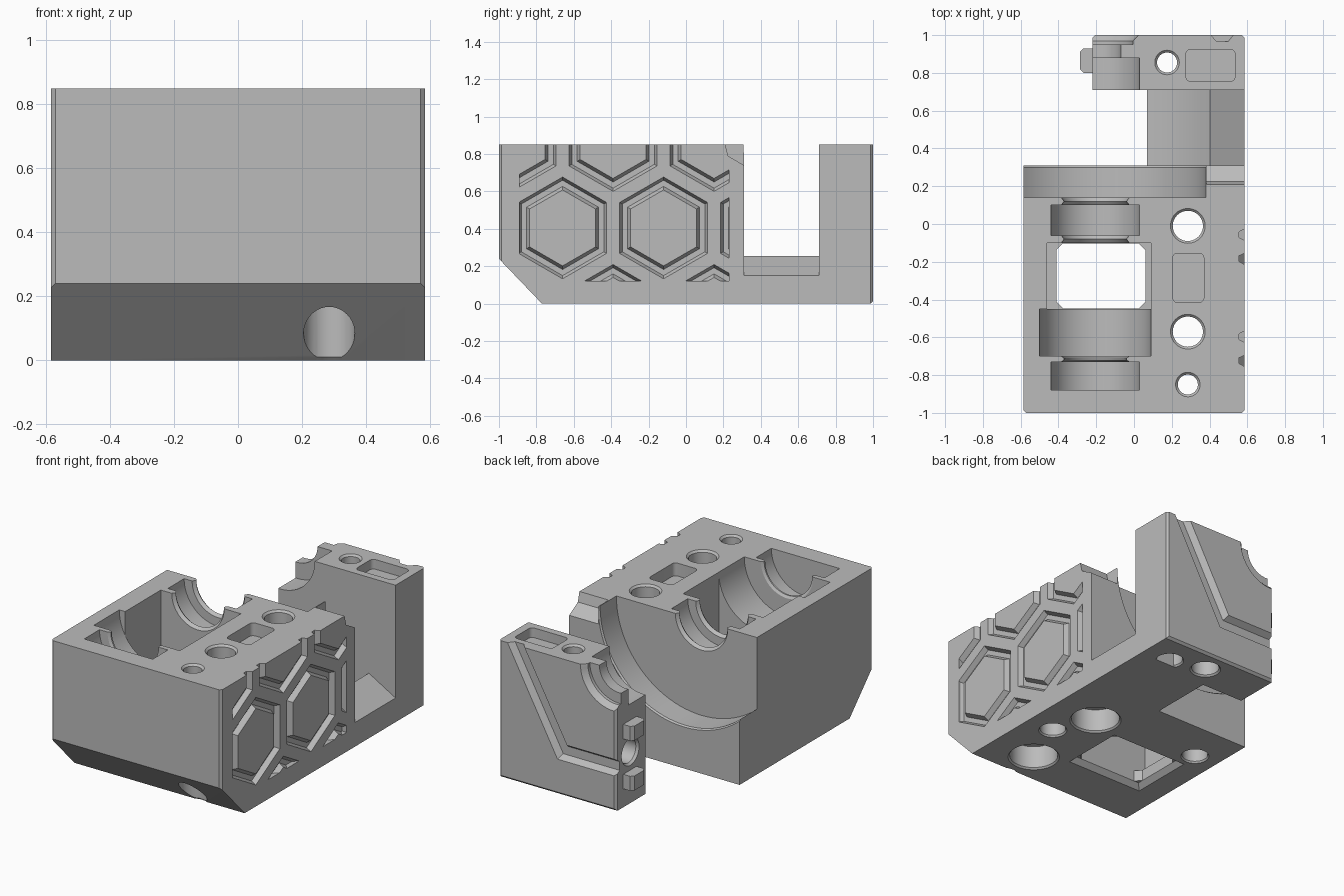
import bpy, bmesh, math
from mathutils import Matrix, Vector

old = bpy.data.objects.get("Cube")
if old:
    bpy.data.objects.remove(old, do_unlink=True)

grey = bpy.data.materials.new("satin grey")
grey.use_nodes = True
grey.diffuse_color = (0.5, 0.5, 0.5, 1)
grey.node_tree.nodes["Principled BSDF"].inputs["Base Color"].default_value = (0.5, 0.5, 0.5, 1)

AXIS = {"x": Matrix.Rotation(math.pi / 2, 4, "Y"),
        "y": Matrix.Rotation(-math.pi / 2, 4, "X"),
        "z": Matrix.Identity(4)}
W, TOP = 0.585, 0.85          # half width and height of the block
BORE_X = -0.205               # centre line of the bearing seats


def make(name, bm):
    bmesh.ops.recalc_face_normals(bm, faces=bm.faces)
    mesh = bpy.data.meshes.new(name)
    bm.to_mesh(mesh)
    bm.free()
    mesh.materials.append(grey)
    ob = bpy.data.objects.new(name, mesh)
    bpy.context.collection.objects.link(ob)
    return ob


def loft(loops, closed=False):
    """Skin a row of point loops; closed joins the last loop to the first."""
    bm = bmesh.new()
    rings = [[bm.verts.new(p) for p in loop] for loop in loops]
    pairs = list(zip(rings, rings[1:]))
    if closed:
        pairs.append((rings[-1], rings[0]))
    else:
        bm.faces.new(rings[0])
        bm.faces.new(rings[-1])
    n = len(rings[0])
    for a, b in pairs:
        for i in range(n):
            j = (i + 1) % n
            bm.faces.new((a[i], a[j], b[j], b[i]))
    return bm


def lathe(name, profile, axis, centre, sides=48, closed=False):
    """Revolve (radius, distance) pairs about an axis through centre."""
    m = Matrix.Translation(centre) @ AXIS[axis]
    turn = [math.tau * i / sides for i in range(sides)]
    loops = [[m @ Vector((r * math.cos(a), r * math.sin(a), t)) for a in turn] for r, t in profile]
    return make(name, loft(loops, closed))


def box(name, x, y, z, corner=0.0, steps=1):
    """Box from ranges, with its upright edges rounded or chamfered."""
    bm = loft([[(x[0], y[0], h), (x[1], y[0], h), (x[1], y[1], h), (x[0], y[1], h)] for h in z])
    if corner:
        upright = [e for e in bm.edges if abs(e.verts[0].co.z - e.verts[1].co.z) > 1e-4]
        bmesh.ops.bevel(bm, geom=upright, offset=corner, segments=steps, profile=0.5, affect="EDGES")
    return make(name, bm)


def combine(target, other, operation="DIFFERENCE"):
    mod = target.modifiers.new("shape", "BOOLEAN")
    mod.object, mod.operation, mod.solver = other, operation, "EXACT"
    bpy.context.view_layer.objects.active = target
    bpy.ops.object.modifier_apply(modifier=mod.name)
    bpy.data.objects.remove(other, do_unlink=True)


def soften(bm, rule, size=0.014):
    """Chamfer the outer edges whose midpoint passes a rule, except the top rim."""
    edges = [e for e in bm.edges
             if min(v.co.z for v in e.verts) < TOP - 0.01 and rule((e.verts[0].co + e.verts[1].co) / 2)]
    bmesh.ops.bevel(bm, geom=edges, offset=size, segments=1, affect="EDGES")


# Main block with the sloped lower front
side = [(-1, 0.24), (-0.77, 0), (0.31, 0), (0.31, TOP), (-1, TOP)]
bm = loft([[(x, y, z) for y, z in side] for x in (-W, W)])
soften(bm, lambda c: c.y < -0.9 and abs(c.x) > 0.5)
body = make("bearing_block", bm)

# Bridge with a hollowed inner side
section = [(0.07, 0), (W, 0), (W, 0.15), (0.40, 0.256), (0.38, 0.4), (0.07, 0.4)]
bridge = make("bridge", loft([[(x, y, z) for x, z in section] for y in (0.26, 0.76)]))
combine(bridge, lathe("hollow", [(0.85, 0.2), (0.85, 0.8)], "y", (BORE_X, 0, TOP), 96))

# Rear post
plan = [(-0.22, 0.71), (W, 0.71), (W, 1), (-0.22, 1)]
bm = loft([[(x, y, z) for x, y in plan] for z in (0, TOP)])
soften(bm, lambda c: c.y > 0.99)
post = make("post", bm)

# Stepped bearing seats and the large disc recess
seats = [(0.235, -0.88), (0.235, -0.73), (0.18, -0.73), (0.165, -0.72), (0.165, -0.71), (0.18, -0.70),
         (0.295, -0.70), (0.295, -0.45), (0.16, -0.45), (0.16, -0.11), (0.18, -0.10), (0.165, -0.08),
         (0.18, -0.06), (0.235, -0.06), (0.235, 0.10), (0.18, 0.10), (0.165, 0.12), (0.18, 0.14),
         (0.585, 0.14), (0.585, 0.30), (0.60, 0.32)]
combine(body, lathe("seats", seats, "y", (BORE_X, 0, TOP), 96))
rear_seat = [(0.235, 0.65), (0.235, 0.88), (0.135, 0.88), (0.135, 0.95), (0.2, 0.95), (0.2, 0.97), (0.25, 1.02)]
combine(post, lathe("rear_seat", rear_seat, "y", (BORE_X, 0, TOP), 64))

# Central well and the chamfered opening through the floor
combine(body, box("well", (-0.46, 0.09), (-0.45, -0.10), (0.1, 1)))
combine(body, box("opening", (-0.41, 0.06), (-0.448, -0.102), (-0.1, 0.2), 0.035))
flare = [[(BORE_X + 0.03 + sx * (0.235 + g), -0.275 + sy * (0.173 + g), z)
          for sx, sy in ((-1, -1), (1, -1), (1, 1), (-1, 1))] for z, g in ((-0.02, 0.05), (0.03, 0))]
combine(body, make("flare", loft(flare)))

# Slanted rear corner beside the disc recess
notch = [(0.21, 0.9), (0.21, TOP), (0.225, 0.79), (0.31, 0.74), (0.4, 0.74), (0.4, 0.9)]
combine(body, make("notch", loft([[(x, y, z) for y, z in notch] for x in (0.385, 0.7)])))

# Upright holes: wide foot, narrow shank, chamfered rim
for target, x, y, r, foot, depth in ((body, 0.285, -0.01, 0.08, 0.14, 0.15),
                                     (body, 0.285, -0.57, 0.08, 0.14, 0.15),
                                     (body, 0.285, -0.85, 0.053, 0.08, 0.3),
                                     (post, 0.175, 0.855, 0.053, 0.08, 0.15)):
    hole = [(foot + 0.02, -0.01), (foot, 0.01), (foot, depth), (r, depth), (r, TOP - 0.012), (r + 0.02, TOP + 0.008)]
    combine(target, lathe("hole", hole, "z", (x, y, 0), 40))

# Blind sockets in the underside
for target, x, y in ((body, 0.40, -0.26), (body, -0.43, 0.04), (post, 0.40, 0.80)):
    combine(target, lathe("socket", [(0.09, -0.01), (0.075, 0.01), (0.075, 0.1)], "z", (x, y, 0), 32))

# Shallow rounded pockets in the top
combine(body, box("pocket", (0.205, 0.37), (-0.415, -0.155), (0.77, 0.9), 0.025, 4))
combine(post, box("pocket", (0.275, 0.535), (0.755, 0.925), (0.79, 0.9), 0.025, 4))

# Honeycomb grooves on the side, trimmed to a panel
ring = [(0.272, 0.62), (0.272, W), (0.255, 0.555), (0.222, 0.555), (0.203, W), (0.203, 0.62)]
STEP = 0.54
for row, first, count in ((0, -0.66, 3), (1, -0.93, 3), (-1, -0.39, 2)):
    for i in range(count):
        centre = (0, first + i * STEP, 0.405 + row * STEP * 0.866)
        groove = lathe("groove", ring, "x", centre, 6, closed=True)
        combine(groove, box("panel", (0.5, 0.7), (-0.89, 0.23), (0.12, 1.2)), "INTERSECT")
        combine(body, groove)

# Bent groove across the back of the post
wide = [(0.555, 0.9), (0.183, 0.217), (-0.3, 0.217), (-0.3, 0.323), (0.117, 0.323), (0.435, 0.9)]
slim = [(0.525, 0.9), (0.167, 0.243), (-0.3, 0.243), (-0.3, 0.297), (0.133, 0.297), (0.465, 0.9)]
combine(post, make("bent_groove", loft([[(x, 1.002, z) for x, z in wide], [(x, 0.965, z) for x, z in slim]])))

# Screw hole and locating keys on the end of the post
combine(post, lathe("end_hole", [(0.1, -0.24), (0.075, -0.205), (0.075, 0.02)], "x", (0, 0.86, 0.32), 32))
keys = []
for name, z in (("upper_key", 0.47), ("lower_key", 0.16)):
    keys.append(box(name, (-0.285, -0.20), (0.80, 0.93), (z - 0.045, z + 0.045), 0.018))

# Join the bridge to both ends
combine(body, bridge, "UNION")
combine(body, post, "UNION")

# Smooth the round surfaces, keep the edges crisp
bpy.ops.object.select_all(action="DESELECT")
for ob in [body] + keys:
    ob.select_set(True)
bpy.context.view_layer.objects.active = body
bpy.ops.object.shade_smooth_by_angle(angle=math.radians(25))
